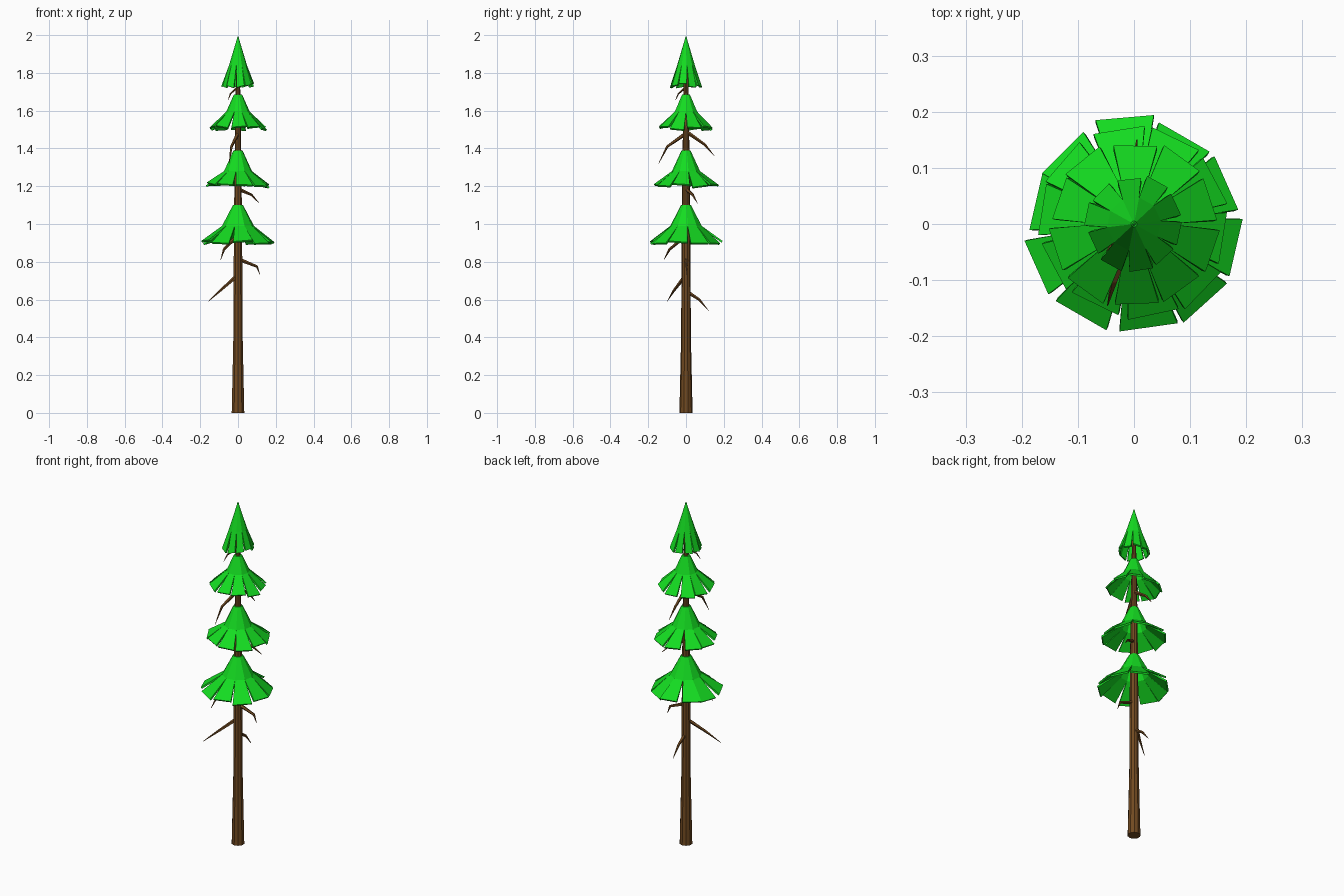
import bpy, math, random
from mathutils import Vector

if "Cube" in bpy.data.objects:
    bpy.data.objects.remove(bpy.data.objects["Cube"])

random.seed(4)


def material(name, rgb):
    m = bpy.data.materials.new(name)
    m.diffuse_color = (*rgb, 1)
    m.use_nodes = True
    m.node_tree.nodes["Principled BSDF"].inputs["Base Color"].default_value = m.diffuse_color
    return m


BARK = material("bark", (0.165, 0.068, 0.015))
NEEDLES = material("needles", (0.007, 0.72, 0.015))


def add_mesh(name, verts, faces, mat):
    me = bpy.data.meshes.new(name)
    me.from_pydata([tuple(v) for v in verts], [], faces)
    me.materials.append(mat)
    ob = bpy.data.objects.new(name, me)
    bpy.context.collection.objects.link(ob)
    return ob


def tube(name, points, radii, sides, mat):
    """Tapered tube with flat faces along a path."""
    pts = [Vector(p) for p in points]
    verts, faces = [], []
    for i, (p, r) in enumerate(zip(pts, radii)):
        d = (pts[min(i + 1, len(pts) - 1)] - pts[max(i - 1, 0)]).normalized()
        ref = Vector((1, 0, 0)) if abs(d.z) > 0.9 else Vector((0, 0, 1))
        u = d.cross(ref).normalized()
        w = d.cross(u)
        for k in range(sides):
            a = 2 * math.pi * k / sides
            verts.append(p + r * (u * math.cos(a) + w * math.sin(a)))
    for i in range(len(pts) - 1):
        for k in range(sides):
            a, b = i * sides + k, i * sides + (k + 1) % sides
            faces.append((a, b, b + sides, a + sides))
    n = len(verts)
    faces += [tuple(reversed(range(sides))), tuple(range(n - sides, n))]
    return add_mesh(name, verts, faces, mat)


def polar(r, deg, z):
    a = math.radians(deg)
    return Vector((r * math.cos(a), r * math.sin(a), z))


# angles of the ten hanging boughs, shared by all tiers
ANGLES = [24, 60, 95, 135, 167, 204, 240, 278, 312, 347]


def tier(name, top, mid, tip, half_width, turn):
    """Skirt of ten boughs: joined collar above, separate flaps below."""
    n = len(ANGLES)
    verts, faces = [], []
    for r, z in (top, mid):
        verts += [polar(r, 6 + turn + 36 * k, z) for k in range(n)]
    for k, ang in enumerate(ANGLES):
        j = (k + 1) % n
        faces.append((k, n + k, n + j, j))
        r = tip[0] * random.uniform(0.95, 1.03)
        z = tip[1] + random.uniform(-0.008, 0.012)
        c = polar(r, ang + turn, z)
        side = polar(half_width, ang + turn + 90, random.uniform(-0.006, 0.006))
        b = len(verts)
        verts += [c - side, c + side]
        faces.append((n + k, b, b + 1, n + j))
    faces.append(tuple(range(n)))
    ob = add_mesh(name, verts, faces, NEEDLES)
    mod = ob.modifiers.new("thickness", "SOLIDIFY")
    mod.thickness = 0.01
    mod.offset = -1


# trunk
tube("trunk", [(0, 0, z) for z in (0, 0.4, 0.95, 1.4, 1.8)],
     (0.035, 0.026, 0.023, 0.018, 0.011), 10, BARK)

# foliage tiers: (radius, height) of top, middle and tip
tier("foliage_bottom", (0.027, 1.10), (0.085, 0.99), (0.186, 0.905), 0.052, 0)
tier("foliage_lower", (0.024, 1.39), (0.075, 1.28), (0.166, 1.207), 0.046, 4)
tier("foliage_upper", (0.022, 1.685), (0.062, 1.595), (0.146, 1.505), 0.039, -6)
tier("foliage_top", (0.001, 1.995), (0.048, 1.84), (0.084, 1.732), 0.021, 1)

# dead branches: root, bend, tip
BRANCHES = [
    [(0, 0, 0.73), (-0.09, -0.062, 0.65), (-0.157, -0.1, 0.59)],
    [(0, 0, 0.645), (0.0, 0.07, 0.60), (0.0, 0.12, 0.54)],
    [(0, 0, 0.815), (0.1, 0.005, 0.775), (0.117, 0.005, 0.73)],
    [(0, 0, 0.94), (-0.075, -0.088, 0.865), (-0.092, -0.117, 0.81)],
    [(0, 0, 1.185), (0.07, 0.035, 1.155), (0.112, 0.06, 1.11)],
    [(0, 0, 1.49), (0.0, 0.1, 1.42), (0.005, 0.15, 1.36)],
    [(0, 0, 1.48), (-0.035, -0.1, 1.41), (-0.047, -0.145, 1.32)],
    [(0, 0, 1.725), (-0.04, -0.04, 1.69), (-0.053, -0.056, 1.655)],
]
for i, path in enumerate(BRANCHES):
    s = 0.6 if i == 7 else 1
    tube(f"branch_{i + 1}", path, (0.011 * s, 0.007 * s, 0.001), 5, BARK)
